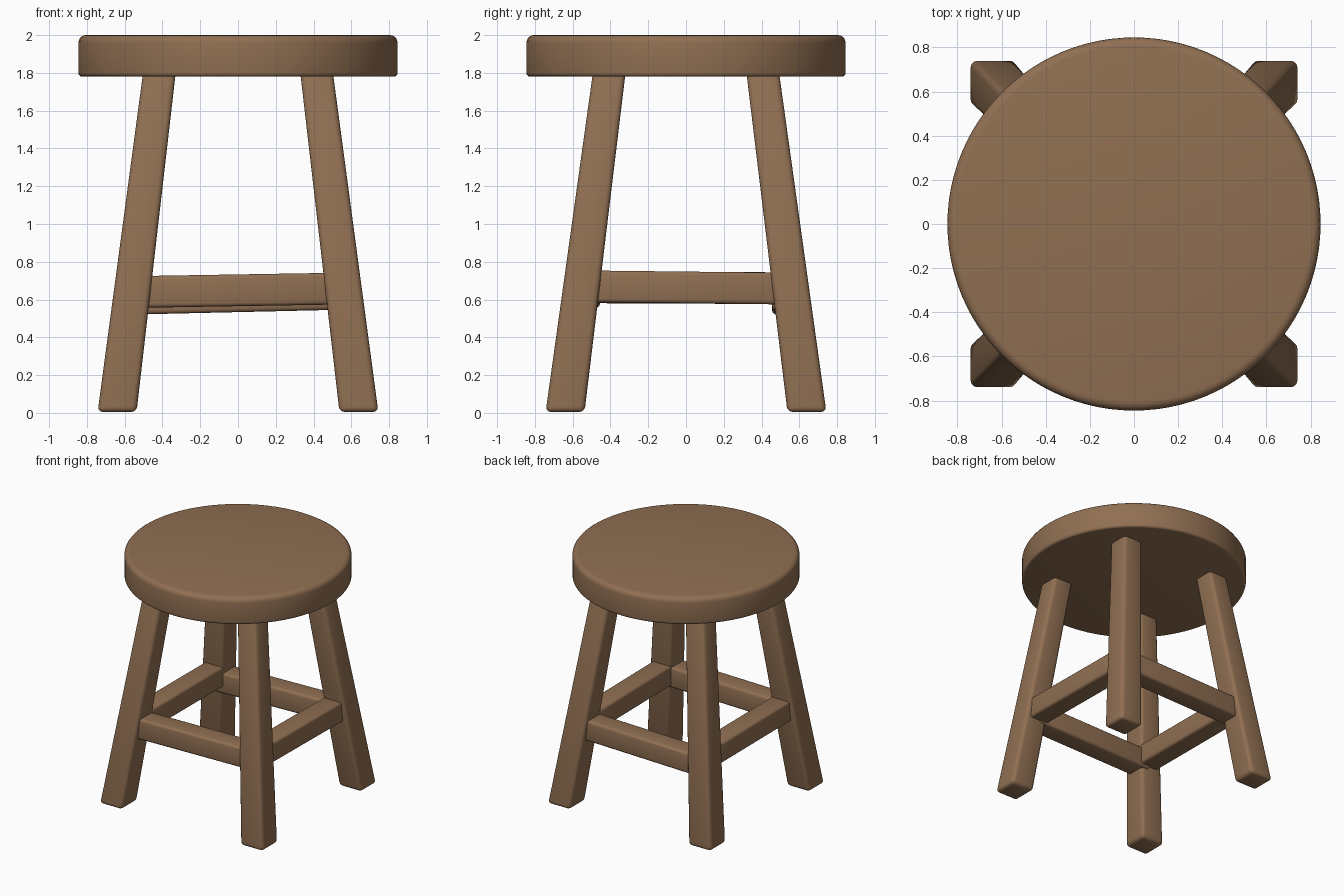
import bpy, bmesh, math

if "Cube" in bpy.data.objects:
    bpy.data.objects.remove(bpy.data.objects["Cube"])

wood = bpy.data.materials.new("warm brown wood")
wood.diffuse_color = (0.28, 0.16, 0.085, 1)
wood.use_nodes = True
wood.node_tree.nodes["Principled BSDF"].inputs["Base Color"].default_value = wood.diffuse_color


def finish(bm, name, bevel=0.0):
    """Turn a bmesh into a smooth-shaded wooden object with rounded edges."""
    bmesh.ops.recalc_face_normals(bm, faces=bm.faces)
    if bevel:
        bmesh.ops.bevel(bm, geom=bm.edges[:], offset=bevel, segments=3,
                        profile=0.5, affect='EDGES')
    mesh = bpy.data.meshes.new(name)
    bm.to_mesh(mesh)
    bm.free()
    mesh.materials.append(wood)
    obj = bpy.data.objects.new(name, mesh)
    bpy.context.collection.objects.link(obj)
    bpy.ops.object.select_all(action='DESELECT')
    obj.select_set(True)
    bpy.context.view_layer.objects.active = obj
    bpy.ops.object.shade_smooth_by_angle(angle=math.radians(35))
    return obj


def beam(name, start, end, half_start, half_end, axis, bevel):
    """Tapered four-sided beam whose end caps are square to the given axis."""
    bm = bmesh.new()
    bmesh.ops.create_cube(bm, size=2)
    for v in bm.verts:
        centre, half = (end, half_end) if v.co[axis] > 0 else (start, half_start)
        v.co = [centre[i] + (0 if i == axis else v.co[i] * half) for i in range(3)]
    finish(bm, name, bevel)


# Round seat: lathed profile with a soft top rim and a tighter bottom rim
R, LOW, HIGH = 0.845, 1.78, 2.0
profile = [(0, LOW)]
for cx, cz, r, a0 in ((R - 0.02, LOW + 0.02, 0.02, -90), (R - 0.04, HIGH - 0.04, 0.04, 0)):
    for k in range(5):
        a = math.radians(a0 + 22.5 * k)
        profile.append((cx + r * math.cos(a), cz + r * math.sin(a)))
profile.append((0, HIGH))
bm = bmesh.new()
verts = [bm.verts.new((x, 0, z)) for x, z in profile]
edges = [bm.edges.new(pair) for pair in zip(verts, verts[1:])]
bmesh.ops.spin(bm, geom=verts + edges, cent=(0, 0, 0), axis=(0, 0, 1),
               angle=math.tau, steps=96)
bmesh.ops.remove_doubles(bm, verts=bm.verts, dist=0.0005)
finish(bm, "seat")

# Four splayed, tapered legs running up into the seat
for sx, side in ((-1, "left"), (1, "right")):
    for sy, end in ((-1, "front"), (1, "back")):
        beam(f"{end}_{side}_leg", (sx * 0.64, sy * 0.64, 0.005),
             (sx * 0.41, sy * 0.40, 1.85), 0.103, 0.086, 2, 0.028)

# Four slightly tilted stretchers, ends buried in the legs
D, H = 0.54, 0.084
beam("front_stretcher", (-D, -D, 0.64), (D, -D, 0.658), H, H, 0, 0.02)
beam("back_stretcher", (-D, D, 0.605), (D, D, 0.63), H, H, 0, 0.02)
beam("right_stretcher", (D, -D, 0.67), (D, D, 0.658), H, H, 1, 0.02)
beam("left_stretcher", (-D, -D, 0.665), (-D, D, 0.66), H, H, 1, 0.02)
